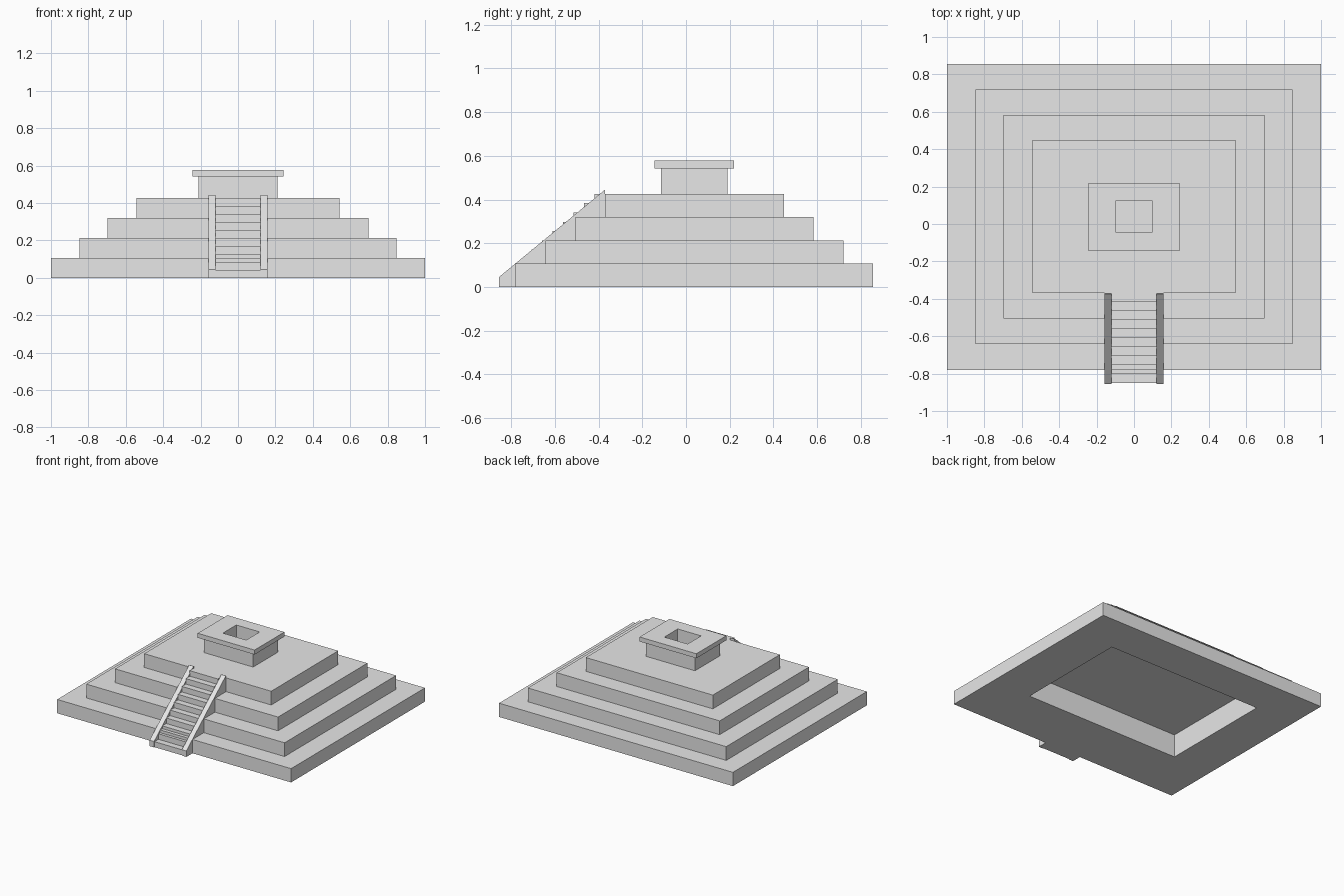
import bpy
import bmesh

cube = bpy.data.objects.get("Cube")
if cube:
    bpy.data.objects.remove(cube, do_unlink=True)

stone = bpy.data.materials.new("grey stone")
stone.use_nodes = True
stone.diffuse_color = (0.8, 0.8, 0.8, 1)
stone.node_tree.nodes["Principled BSDF"].inputs["Base Color"].default_value = (0.8, 0.8, 0.8, 1)


def finish(name, bm):
    bmesh.ops.recalc_face_normals(bm, faces=bm.faces[:])
    mesh = bpy.data.meshes.new(name)
    bm.to_mesh(mesh)
    bm.free()
    mesh.materials.append(stone)
    obj = bpy.data.objects.new(name, mesh)
    bpy.context.collection.objects.link(obj)
    return obj


def stacked_rings(name, rings):
    """Closed shell through rectangles given as (half width, front y, back y, z)."""
    bm = bmesh.new()
    loops = []
    for hx, y0, y1, z in rings:
        corners = [(-hx, y0), (hx, y0), (hx, y1), (-hx, y1)]
        loops.append([bm.verts.new((x, y, z)) for x, y in corners])
    for a, b in zip(loops, loops[1:]):
        for i in range(4):
            j = (i + 1) % 4
            bm.faces.new((a[i], a[j], b[j], b[i]))
    bm.faces.new(loops[0])
    bm.faces.new(loops[-1])
    return finish(name, bm)


def side_profile(name, points, x0, x1):
    """Extrude a (y, z) outline from x0 to x1."""
    bm = bmesh.new()
    face = bm.faces.new([bm.verts.new((x0, y, z)) for y, z in points])
    new = bmesh.ops.extrude_face_region(bm, geom=[face])["geom"]
    verts = [v for v in new if isinstance(v, bmesh.types.BMVert)]
    bmesh.ops.translate(bm, verts=verts, vec=(x1 - x0, 0, 0))
    return finish(name, bm)


# Four terraces, with a rectangular recess in the underside
tiers = [(1.0, -0.78, 0.855), (0.848, -0.642, 0.72),
         (0.697, -0.506, 0.584), (0.543, -0.37, 0.448)]
rise = 0.1065
recess = (0.665, -0.35, 0.55)
rings = [recess + (0.178,), recess + (0,)]
for i, tier in enumerate(tiers):
    rings += [tier + (i * rise,), tier + ((i + 1) * rise,)]
stacked_rings("terraces", rings)

# Temple with an overhanging roof and an open shaft
top = len(tiers) * rise
body = (0.21, -0.115, 0.19)
roof = (0.243, -0.145, 0.22)
shaft = (0.1, -0.042, 0.122)
stacked_rings("temple", [body + (top - 0.002,), body + (0.543,), roof + (0.543,),
                         roof + (0.578,), shaft + (0.578,), shaft + (top + 0.002,)])

# Staircase
steps, run, height = 10, 0.048, 0.0426
start, end = -0.85, -0.37
outline = [(end, 0), (start, 0)]
for i in range(steps):
    y, z = start + i * run, (i + 1) * height
    outline += [(y, z), (min(y + run, end), z)]
side_profile("stairs", outline, -0.12, 0.12)

# Sloping side rails
rail = [(end, 0), (-0.855, 0), (-0.855, 0.046), (end - 0.003, 0.443), (end, 0.443)]
for side, sign in (("left", 1), ("right", -1)):
    side_profile(side + "_stair_rail", rail, sign * 0.119, sign * 0.157)
